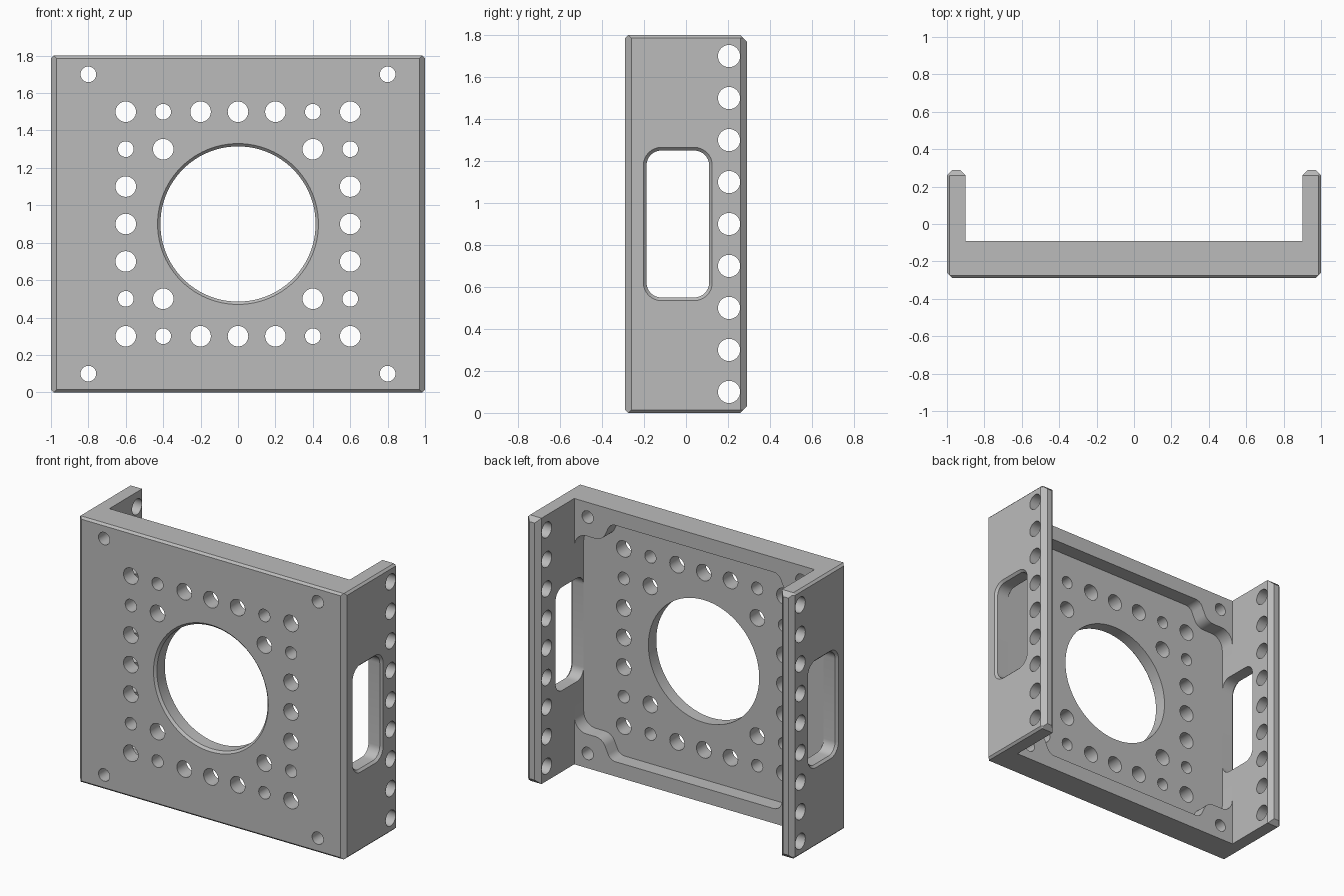
import bpy, bmesh, math
from mathutils import Vector

old = bpy.data.objects.get("Cube")
if old:
    bpy.data.objects.remove(old, do_unlink=True)

H, MID = 1.8, 0.9
FRONT, INNER, FLOOR, BACK = -0.29, -0.09, -0.19, 0.29
C = 0.03    # upright edge chamfer
E = 0.014   # top and bottom edge chamfer

grey = bpy.data.materials.new("satin grey")
grey.use_nodes = True
grey.diffuse_color = (0.5, 0.5, 0.5, 1)
grey.node_tree.nodes["Principled BSDF"].inputs["Base Color"].default_value = (0.5, 0.5, 0.5, 1)


def loft(bm, rings):
    """Closed solid through matching rings of points."""
    loops = [[bm.verts.new(p) for p in ring] for ring in rings]
    n = len(loops[0])
    for a, b in zip(loops, loops[1:]):
        for i in range(n):
            bm.faces.new((a[i], a[(i + 1) % n], b[(i + 1) % n], b[i]))
    bm.faces.new(loops[0][::-1])
    bm.faces.new(loops[-1])


def make(name, bm):
    bmesh.ops.recalc_face_normals(bm, faces=bm.faces)
    me = bpy.data.meshes.new(name)
    bm.to_mesh(me)
    bm.free()
    ob = bpy.data.objects.new(name, me)
    bpy.context.collection.objects.link(ob)
    me.materials.append(grey)
    return ob


def circle(u, v, r, n=32):
    return [(u + r * math.cos(2 * math.pi * i / n), v + r * math.sin(2 * math.pi * i / n))
            for i in range(n)]


def rounded(points, steps=8):
    """Fillet a polygon given as (u, v, radius) corners."""
    out = []
    for i, (u, v, r) in enumerate(points):
        p = Vector((u, v))
        a = (Vector(points[i - 1][:2]) - p).normalized()
        b = (Vector(points[(i + 1) % len(points)][:2]) - p).normalized()
        half = a.angle(b) / 2
        centre = p + (a + b).normalized() * (r / math.sin(half))
        start = (p + a * (r / math.tan(half)) - centre).normalized()
        end = (p + b * (r / math.tan(half)) - centre).normalized()
        for k in range(steps + 1):
            out.append(tuple(centre + start.slerp(end, k / steps).normalized() * r))
    return out


def along_y(pts, y):
    return [(u, y, v) for u, v in pts]


def along_x(pts, x):
    return [(x, u, v) for u, v in pts]


def channel(z, e, t):
    """Channel outline at height z, inset by e outside and by t at the flange ends."""
    end, c = BACK - t, max(C - t, 0.002)
    half = [(1 - C + e, FRONT + e), (1 - e, FRONT + C - e), (1 - e, end - c),
            (1 - e - c, end), (0.9 + c, end), (0.9, end - c), (0.9, INNER)]
    return [(x, y, z) for x, y in half + [(-x, y) for x, y in reversed(half)]]


# Channel body with chamfered edges
levels = [(0, E, C), (E, 0, C - E), (C, 0, 0)]
bm = bmesh.new()
loft(bm, [channel(z, e, t) for z, e, t in levels]
     + [channel(H - z, e, t) for z, e, t in reversed(levels)])
body = make("channel_bracket", bm)

# Rear pocket with a boss left standing round each corner hole
right = [(0.899, 0.23, 0.09), (0.69, 0.23, 0.08), (0.63, 0.1, 0.06)]
lower = right + [(-x, z, r) for x, z, r in reversed(right)]
pocket = rounded(lower + [(x, H - z, r) for x, z, r in reversed(lower)])
bm = bmesh.new()
loft(bm, [along_y(pocket, y) for y in (FLOOR, 0)])
cutters = [make("pocket_cutter", bm)]

# Front plate: large bore with a chamfer, hole pattern and corner holes
bm = bmesh.new()
loft(bm, [along_y(circle(0, MID, r, 96), y)
          for r, y in ((0.44, FRONT - 0.01), (0.415, FRONT + 0.015), (0.415, 0))])
BIG, SMALL = 0.055, 0.042
quarter = [(0.6, 0.6, BIG), (0.4, 0.6, SMALL), (0.2, 0.6, BIG), (0, 0.6, BIG),
           (0.6, 0.4, SMALL), (0.6, 0.2, BIG), (0.6, 0, BIG), (0.4, 0.4, BIG),
           (0.8, 0.8, SMALL)]
holes = {(sx * x, MID + sz * z, r) for x, z, r in quarter for sx in (-1, 1) for sz in (-1, 1)}
for x, z, r in sorted(holes):
    loft(bm, [along_y(circle(x, z, r), y) for y in (FRONT - 0.1, 0)])
cutters.append(make("plate_hole_cutter", bm))

# Flange holes, drilled through both sides
bm = bmesh.new()
for i in range(9):
    loft(bm, [along_x(circle(0.205, 0.1 + 0.2 * i, 0.053), x) for x in (-1.1, 1.1)])
cutters.append(make("flange_hole_cutter", bm))


# Flange windows with chamfered outer rims
def window(grow):
    y0, y1, z0, z1 = -0.188 - grow, 0.11 + grow, 0.55 - grow, 1.25 + grow
    r = 0.07 + grow
    return rounded([(y0, z0, r), (y1, z0, r), (y1, z1, r), (y0, z1, r)])


bm = bmesh.new()
loft(bm, [along_x(window(g), x)
          for g, x in ((0.025, -1.01), (0, -0.985), (0, 0.985), (0.025, 1.01))])
cutters.append(make("window_cutter", bm))

# Cut everything out of the body
bpy.context.view_layer.objects.active = body
for cutter in cutters:
    mod = body.modifiers.new(cutter.name, "BOOLEAN")
    mod.operation, mod.solver, mod.object = "DIFFERENCE", "EXACT", cutter
    bpy.ops.object.modifier_apply(modifier=mod.name)
    bpy.data.objects.remove(cutter, do_unlink=True)

for ob in bpy.context.selected_objects:
    ob.select_set(False)
body.select_set(True)
bpy.ops.object.shade_smooth_by_angle(angle=math.radians(30))
